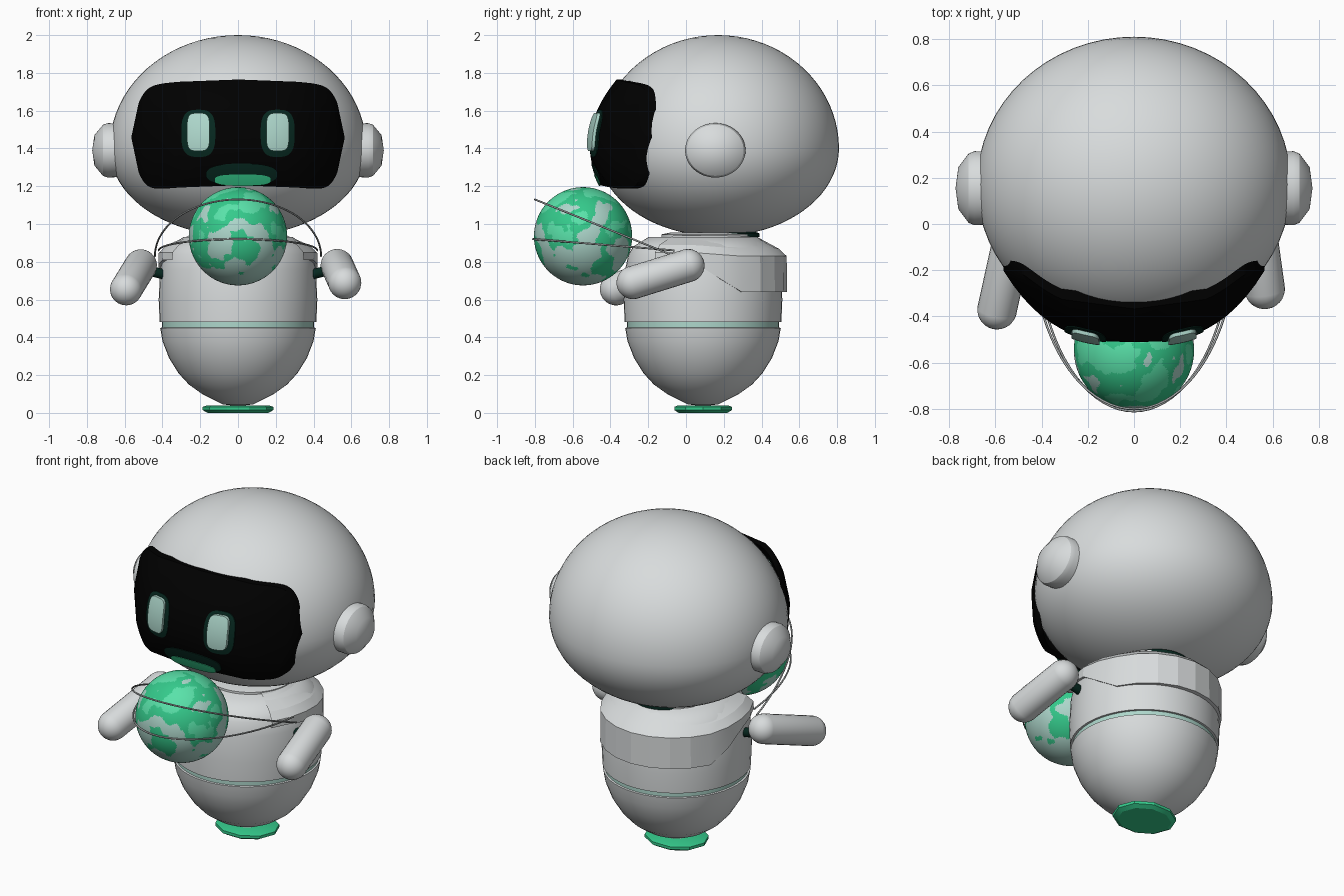
import bpy, bmesh, math
from mathutils import Vector, noise

if "Cube" in bpy.data.objects:
    bpy.data.objects.remove(bpy.data.objects["Cube"])


def material(name, r, g, b):
    m = bpy.data.materials.new(name)
    m.use_nodes = True
    m.diffuse_color = (r, g, b, 1)
    m.node_tree.nodes["Principled BSDF"].inputs["Base Color"].default_value = (r, g, b, 1)
    return m


SHELL = material("light grey shell", .69, .715, .72)
BLACK = material("black glass", 0, 0, 0)
MINT = material("pale mint", .42, .68, .60)
GREEN = material("green", .035, .59, .26)
BRIGHT = material("bright green", .10, .76, .40)
DARK = material("dark green", .002, .021, .014)
WIRE = material("wire grey", .35, .37, .37)
BODY_Y = .09


def finish(name, bm, mats, angle=40):
    bmesh.ops.recalc_face_normals(bm, faces=bm.faces)
    me = bpy.data.meshes.new(name)
    bm.to_mesh(me)
    bm.free()
    ob = bpy.data.objects.new(name, me)
    bpy.context.collection.objects.link(ob)
    for m in mats:
        me.materials.append(m)
    bpy.ops.object.select_all(action='DESELECT')
    ob.select_set(True)
    bpy.context.view_layer.objects.active = ob
    bpy.ops.object.shade_smooth_by_angle(angle=math.radians(angle))
    return ob


def lathe(name, profile, mat, y=BODY_Y, sides=48, angle=40):
    """Revolve (radius, height) points around a vertical axis."""
    bm = bmesh.new()
    pts = [bm.verts.new((r, 0, z)) for r, z in profile]
    edges = [bm.edges.new(p) for p in zip(pts, pts[1:])]
    bmesh.ops.spin(bm, geom=pts + edges, axis=(0, 0, 1), cent=(0, 0, 0),
                   angle=math.tau, steps=sides)
    bmesh.ops.remove_doubles(bm, verts=bm.verts, dist=.0005)
    bmesh.ops.translate(bm, verts=bm.verts, vec=(0, y, 0))
    return finish(name, bm, [mat], angle)


# Head: egg shape, taller above its widest line
bm = bmesh.new()
bmesh.ops.create_uvsphere(bm, u_segments=64, v_segments=40, radius=1)
for v in bm.verts:
    v.co = (v.co.x * .68, .17 + v.co.y * .64,
            1.40 + v.co.z * (.60 if v.co.z > 0 else .465))
finish("head", bm, [SHELL])


# Face parts follow the bulging visor surface
def visor_y(x, z):
    return -.51 + 1.2 * (z - 1.42) ** 2 + 1.7 * abs(x) ** 3


def face_patch(name, x, z, half_w, half_h, power, mat, lift=0, depth=.1, barrel=0, droop=0):
    """Rounded plate; barrel narrows its ends, droop lowers its sides."""
    bm = bmesh.new()
    count, rings = 120, 14
    centre = bm.verts.new((x, visor_y(x, z) - lift, z))
    last = None
    for k in range(1, rings + 2):
        s = min(k / rings, 1)
        row = []
        for i in range(count):
            c, d = math.cos(math.tau * i / count), math.sin(math.tau * i / count)
            u = s * math.copysign(abs(c) ** (2 / power), c)
            w = s * math.copysign(abs(d) ** (2 / power), d)
            px = x + half_w * u * (1 - barrel * w * w)
            pz = z + half_h * w - droop * u * u
            back = depth if k > rings else 0
            row.append(bm.verts.new((px, visor_y(px, pz) - lift + back, pz)))
        for i in range(count):
            j = (i + 1) % count
            if last:
                bm.faces.new((last[i], last[j], row[j], row[i]))
            else:
                bm.faces.new((centre, row[j], row[i]))
        last = row
    return finish(name, bm, [mat])


face_patch("visor", 0, 1.485, .565, .28, 14, BLACK, depth=.045, barrel=.16, droop=.028)
for side, word in ((1, "left"), (-1, "right")):
    face_patch(word + "_eye_glow", side * .21, 1.48, .09, .125, 3, DARK, .004, .006)
    face_patch(word + "_eye", side * .21, 1.487, .06, .1, 4, MINT, .02, .03)
face_patch("mouth_glow", .02, 1.262, .19, .058, 2.5, DARK, .004, .006)
face_patch("mouth", .025, 1.232, .148, .03, 3, GREEN, .008, .006)

# Ear pads
for side, word in ((1, "left"), (-1, "right")):
    ear = lathe(word + "_ear", [(.155, -.08), (.16, .03), (.15, .055), (.09, .10), (0, .112)],
                SHELL, y=0, angle=30)
    ear.rotation_euler = (0, side * math.pi / 2, 0)
    ear.scale = (.9, 1, 1)
    ear.location = (side * .66, .155, 1.39)

# Body
lathe("lower_bowl", [(0, .035), (.08, .045), (.19, .10), (.26, .15), (.315, .21), (.365, .29),
                     (.40, .38), (.412, .45), (.39, .455), (0, .455)], SHELL)
lathe("waist_band", [(0, .44), (.402, .44), (.402, .50), (0, .50)], MINT)
lathe("torso", [(0, .48), (.415, .48), (.42, .60), (.412, .76), (.395, .84), (.37, .88),
                (.29, .93), (0, .94)], SHELL)
lathe("neck", [(.25, .90), (.25, .945), (.2, .955), (0, .955)], SHELL, y=.12)
lathe("neck_socket", [(0, .93), (.19, .93), (.19, .95), (.14, .97)], DARK, y=.2)

# Faceted shawl wrapping the back, its lower edge rising towards the front
bm = bmesh.new()
last = None
steps = 16
for i in range(steps + 1):
    a = math.radians(-35 + 250 * i / steps)
    c, s = math.cos(a), math.sin(a)
    rise = min(max((.45 - s) / .6, 0), 1)
    low = .64 + .17 * rise
    rows = [(.40, low), (.445, low), (.443, .83 + .02 * rise), (.40, .87 + .02 * rise),
            (.27, .94), (.20, .94)]
    row = [bm.verts.new((c * r * .95, BODY_Y + s * r, z)) for r, z in rows]
    if last:
        for k in range(len(row) - 1):
            bm.faces.new((last[k], row[k], row[k + 1], last[k + 1]))
    last = row
finish("back_shawl", bm, [SHELL], 15)

# Foot plate
foot = lathe("foot_plate", [(0, 0), (.16, 0), (.188, .015), (.188, .032), (.17, .038), (0, .04)],
             GREEN, sides=10, angle=25)
foot.scale = (1, .85, 1)
foot.location.y = .014


# Arms: capsules between two points
def capsule(name, start, end, radius, mat):
    start, end = Vector(start), Vector(end)
    bm = bmesh.new()
    bmesh.ops.create_uvsphere(bm, u_segments=24, v_segments=17, radius=radius)
    for v in bm.verts:
        if v.co.z > 0:
            v.co.z += (end - start).length
    ob = finish(name, bm, [mat])
    ob.rotation_euler = (end - start).to_track_quat('Z', 'Y').to_euler()
    ob.location = start


capsule("left_arm", (.525, .01, .78), (.565, -.28, .69), .088, SHELL)
capsule("right_arm", (-.515, -.02, .78), (-.592, -.37, .655), .086, SHELL)
for side, word in ((1, "left"), (-1, "right")):
    capsule(word + "_shoulder_joint", (side * .38, 0, .73), (side * .46, 0, .75), .027, DARK)

# Globe with land chosen by a noise rule, denser towards the top
bm = bmesh.new()
bmesh.ops.create_icosphere(bm, subdivisions=6, radius=.26)
for f in bm.faces:
    n = f.calc_center_median().normalized()
    h = noise.noise(n * 2.1 + Vector((.4, 1.7, .2)))
    h += .4 * noise.noise(n * 6) + .5 * n.z + .17
    f.material_index = 0 if h < 0 else (2 if h > .55 else 1)
finish("globe", bm, [MINT, GREEN, BRIGHT]).location = (0, -.545, .935)


# Wire loops from the shoulders round the globe
def wire_loop(name, z_back, z_front, reach, width):
    cu = bpy.data.curves.new(name, 'CURVE')
    cu.dimensions = '3D'
    cu.bevel_depth = .005
    cu.bevel_resolution = 2
    sp = cu.splines.new('POLY')
    count = 40
    sp.points.add(count)
    for i, p in enumerate(sp.points):
        t = math.pi * i / count
        s = math.sin(t)
        p.co = (width * math.cos(t), -.06 - reach * s, z_back + (z_front - z_back) * s, 1)
    cu.materials.append(WIRE)
    bpy.context.collection.objects.link(bpy.data.objects.new(name, cu))


wire_loop("upper_wire", .83, 1.13, .74, .44)
wire_loop("lower_wire", .86, .92, .75, .42)
